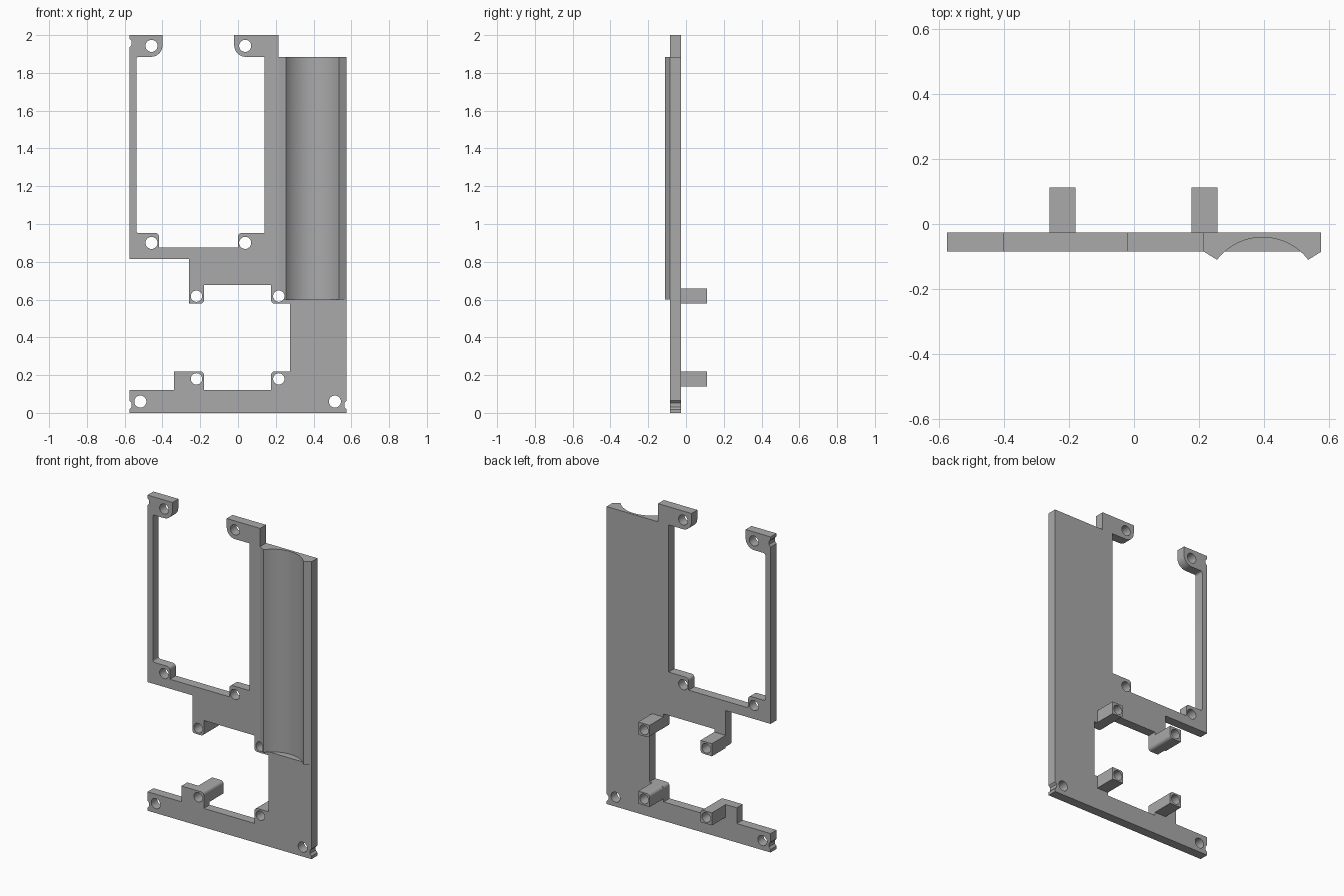
import bpy, bmesh, math
from mathutils import Vector

cube = bpy.data.objects.get("Cube")
if cube:
    bpy.data.objects.remove(cube, do_unlink=True)

grey = bpy.data.materials.new("plain grey")
grey.use_nodes = True
colour = (0.4, 0.4, 0.4, 1)
grey.diffuse_color = colour
grey.node_tree.nodes["Principled BSDF"].inputs["Base Color"].default_value = colour

FRONT, BACK, POST_END = -0.085, -0.026, 0.112


def rounded(points, steps=8):
    """Outline whose points may carry a third value, the corner radius."""
    out = []
    for i, point in enumerate(points):
        corner = Vector(point[:2])
        if len(point) == 2:
            out.append(corner)
            continue
        radius = point[2]
        a = (Vector(points[i - 1][:2]) - corner).normalized()
        b = (Vector(points[(i + 1) % len(points)][:2]) - corner).normalized()
        centre = corner + (a + b) * radius
        for k in range(steps + 1):
            t = math.pi / 2 * k / steps
            out.append(centre - (b * math.cos(t) + a * math.sin(t)) * radius)
    return out


def prism(name, outline, start, end, upright=False):
    """Extrude an outline along y, or along z when upright."""
    def place(p, d):
        return (p[0], p[1], d) if upright else (p[0], d, p[1])
    bm = bmesh.new()
    face = bm.faces.new([bm.verts.new(place(p, start)) for p in outline])
    new = bmesh.ops.extrude_face_region(bm, geom=[face])["geom"]
    shift = Vector(place((0, 0), end - start))
    bmesh.ops.translate(bm, vec=shift, verts=[v for v in new if isinstance(v, bmesh.types.BMVert)])
    bmesh.ops.recalc_face_normals(bm, faces=bm.faces)
    mesh = bpy.data.meshes.new(name)
    bm.to_mesh(mesh)
    bm.free()
    mesh.materials.append(grey)
    ob = bpy.data.objects.new(name, mesh)
    bpy.context.collection.objects.link(ob)
    return ob


def notch(x, z, side, direction):
    """Small bite in an outer edge, walked up or down."""
    bite = [(x, z - 0.023), (x - side * 0.012, z - 0.01),
            (x - side * 0.012, z + 0.01), (x, z + 0.023)]
    return bite[::direction]


# Plate with an open-topped upper frame and a side-opening lower bay
base = [(-0.575, 0), (0.575, 0)] + notch(0.575, 0.042, 1, 1)
holder_edge = [(0.575, 0.6), (0.215, 0.6), (0.215, 2)]
upper_frame = [
    (-0.02, 2), (-0.02, 1.885, 0.06), (0.14, 1.885), (0.14, 0.952),
    (0, 0.952, 0.02), (0, 0.875), (-0.418, 0.875), (-0.418, 0.952, 0.02),
    (-0.538, 0.952, 0.012), (-0.538, 1.885, 0.012), (-0.4, 1.885, 0.06),
    (-0.4, 2), (-0.575, 2)] + notch(-0.575, 1.958, -1, -1)
lower_bay = [
    (-0.575, 0.815), (-0.26, 0.815), (-0.26, 0.578, 0.015), (-0.18, 0.578, 0.02),
    (-0.18, 0.677), (0.175, 0.677), (0.175, 0.578, 0.02), (0.275, 0.578),
    (0.275, 0.22), (0.175, 0.22, 0.02), (0.175, 0.12), (-0.18, 0.12),
    (-0.18, 0.22, 0.02), (-0.338, 0.22), (-0.338, 0.12), (-0.575, 0.12)]
plate_outline = base + holder_edge + upper_frame + lower_bay + notch(-0.575, 0.042, -1, -1)
parts = [prism("mounting_plate", rounded(plate_outline), FRONT, BACK)]

# Trough holder with a round hollow between two sharp ridges
mid, half, ridge, floor = 0.395, 0.14, -0.11, -0.041
depth = floor - ridge
radius = (half ** 2 + depth ** 2) / (2 * depth)
sweep = math.asin(half / radius)
hollow = []
for k in range(33):
    t = sweep * (1 - k / 16)
    hollow.append((mid + radius * math.sin(t), floor - radius + radius * math.cos(t)))
section = [(0.215, BACK), (0.575, BACK), (0.575, FRONT)] + hollow + [(0.215, FRONT)]
parts.append(prism("trough_holder", section, 0.6, 1.885, upright=True))

# Four standoff posts behind the lower bay
post_holes = []
for side, x in (("right", -0.22), ("left", 0.216)):
    for level, z in (("lower", 0.18), ("upper", 0.618)):
        w = 0.04
        inward = (1 if x < 0 else -1, 1 if level == "lower" else -1)
        corners = [(-1, -1), (1, -1), (1, 1), (-1, 1)]
        outline = [(x + w * i, z + w * j) + ((0.02,) if (i, j) == inward else ())
                   for i, j in corners]
        parts.append(prism(f"{level}_{side}_post", rounded(outline), BACK, POST_END))
        post_holes.append((x, z))

# Screw holes through plate and posts
screw_holes = [(x, z) for x in (-0.458, 0.038) for z in (0.9, 1.943)]
screw_holes += [(-0.517, 0.06), (0.513, 0.06)]
cutters = bmesh.new()
for holes, r in ((post_holes, 0.03), (screw_holes, 0.032)):
    for x, z in holes:
        ring = [cutters.verts.new((x + r * math.cos(math.tau * k / 32), -0.3,
                                   z + r * math.sin(math.tau * k / 32))) for k in range(32)]
        new = bmesh.ops.extrude_face_region(cutters, geom=[cutters.faces.new(ring)])["geom"]
        bmesh.ops.translate(cutters, vec=(0, 0.6, 0),
                            verts=[v for v in new if isinstance(v, bmesh.types.BMVert)])
bmesh.ops.recalc_face_normals(cutters, faces=cutters.faces)
cut_mesh = bpy.data.meshes.new("hole_cutter")
cutters.to_mesh(cut_mesh)
cutters.free()
cut_mesh.materials.append(grey)
cutter = bpy.data.objects.new("hole_cutter", cut_mesh)
bpy.context.collection.objects.link(cutter)
cutter.hide_render = True

# Drill every part, then smooth the rounded faces
for ob in parts:
    bpy.ops.object.select_all(action="DESELECT")
    bpy.context.view_layer.objects.active = ob
    ob.select_set(True)
    drill = ob.modifiers.new("holes", "BOOLEAN")
    drill.operation, drill.solver, drill.object = "DIFFERENCE", "EXACT", cutter
    bpy.ops.object.modifier_apply(modifier=drill.name)
    bpy.ops.object.shade_smooth_by_angle(angle=math.radians(30))
bpy.data.objects.remove(cutter, do_unlink=True)
